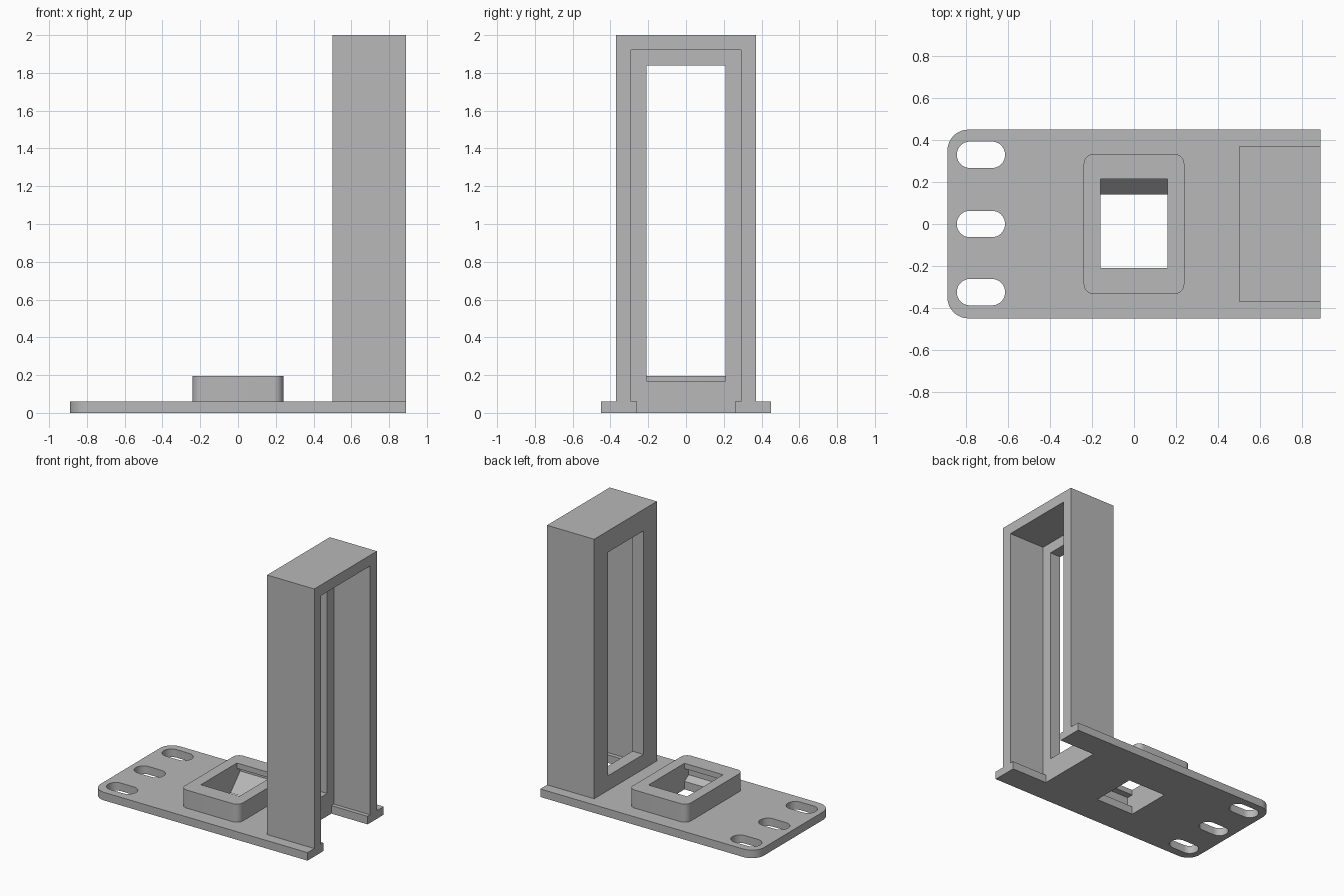
import bpy, bmesh, math
from mathutils import Vector

cube = bpy.data.objects.get("Cube")
if cube:
    bpy.data.objects.remove(cube)

grey = bpy.data.materials.new("plain grey")
grey.use_nodes = True
COLOUR = (0.48, 0.48, 0.48, 1)
grey.diffuse_color = COLOUR
grey.node_tree.nodes["Principled BSDF"].inputs["Base Color"].default_value = COLOUR


def prism(name, points, direction):
    """Extrude a closed outline of 3D points along a direction."""
    bm = bmesh.new()
    face = bm.faces.new([bm.verts.new(p) for p in points])
    out = bmesh.ops.extrude_face_region(bm, geom=[face])
    moved = [v for v in out["geom"] if isinstance(v, bmesh.types.BMVert)]
    bmesh.ops.translate(bm, verts=moved, vec=Vector(direction))
    bmesh.ops.recalc_face_normals(bm, faces=bm.faces)
    mesh = bpy.data.meshes.new(name)
    bm.to_mesh(mesh)
    bm.free()
    mesh.materials.append(grey)
    obj = bpy.data.objects.new(name, mesh)
    bpy.context.collection.objects.link(obj)
    return obj


def slab(name, x, y, z, left=0, right=0, steps=10):
    """Box with its upright corners rounded at the -x and +x ends."""
    pts = []
    corners = ((x[1], y[1], right, 0), (x[0], y[1], left, 90),
               (x[0], y[0], left, 180), (x[1], y[0], right, 270))
    for cx, cy, r, start in corners:
        mx = cx - math.copysign(r, cx - sum(x) / 2)
        my = cy - math.copysign(r, cy - sum(y) / 2)
        for i in range(steps + 1 if r else 1):
            a = math.radians(start + 90 * i / steps)
            p = (mx + r * math.cos(a), my + r * math.sin(a), z[0])
            if not pts or (Vector(p) - Vector(pts[-1])).length > 0.001:
                pts.append(p)
    return prism(name, pts, (0, 0, z[1] - z[0]))


def cut(target, cutters):
    """Subtract every cutter from the target."""
    bpy.context.view_layer.objects.active = target
    for c in cutters:
        c.hide_render = True
        mod = target.modifiers.new("cut", "BOOLEAN")
        mod.operation = "DIFFERENCE"
        mod.solver = "EXACT"
        mod.object = c
        bpy.ops.object.modifier_apply(modifier=mod.name)


# Main solids
plate = slab("base_plate", (-0.89, 0.89), (-0.45, 0.45), (0, 0.06), left=0.1)
socket = slab("socket_block", (-0.24, 0.24), (-0.335, 0.335), (0.06, 0.195), 0.05, 0.05)
tower = slab("upright_frame", (0.5, 0.89), (-0.37, 0.37), (0.06, 2))

# Socket opening: side profile with a lip at each end and a sloped back wall
profile = [(-0.21, -0.1), (-0.21, 0.06), (-0.26, 0.09), (-0.26, 0.155),
           (-0.21, 0.155), (-0.21, 0.3), (0.215, 0.3), (0.215, 0.155),
           (0.255, 0.155), (0.255, 0.12), (0.14, 0), (0.14, -0.1)]
opening = prism("socket_cutter", [(-0.16, y, z) for y, z in profile], (0.32, 0, 0))

# Mounting slots and the notch at the open end of the plate
slots = [slab("slot_cutter", (-0.845, -0.615), (y - 0.063, y + 0.063), (-0.1, 0.2), 0.0625, 0.0625)
         for y in (-0.325, 0, 0.33)]
notch = slab("notch_cutter", (0.59, 1), (-0.26, 0.26), (-0.1, 0.2))

# Deep recess from the open side and the smaller window through the back flange
recess = slab("recess_cutter", (0.59, 1), (-0.29, 0.29), (-0.1, 1.92))
window = slab("window_cutter", (0.4, 0.7), (-0.21, 0.21), (0.17, 1.84))

cut(plate, slots + [notch, opening])
cut(socket, [opening])
cut(tower, [recess, window])
for c in slots + [notch, opening, recess, window]:
    bpy.data.objects.remove(c)

# Smooth the rounded corners, keep the edges sharp
for obj in (plate, socket, tower):
    bpy.ops.object.select_all(action="DESELECT")
    obj.select_set(True)
    bpy.context.view_layer.objects.active = obj
    bpy.ops.object.shade_smooth_by_angle(angle=math.radians(30))
